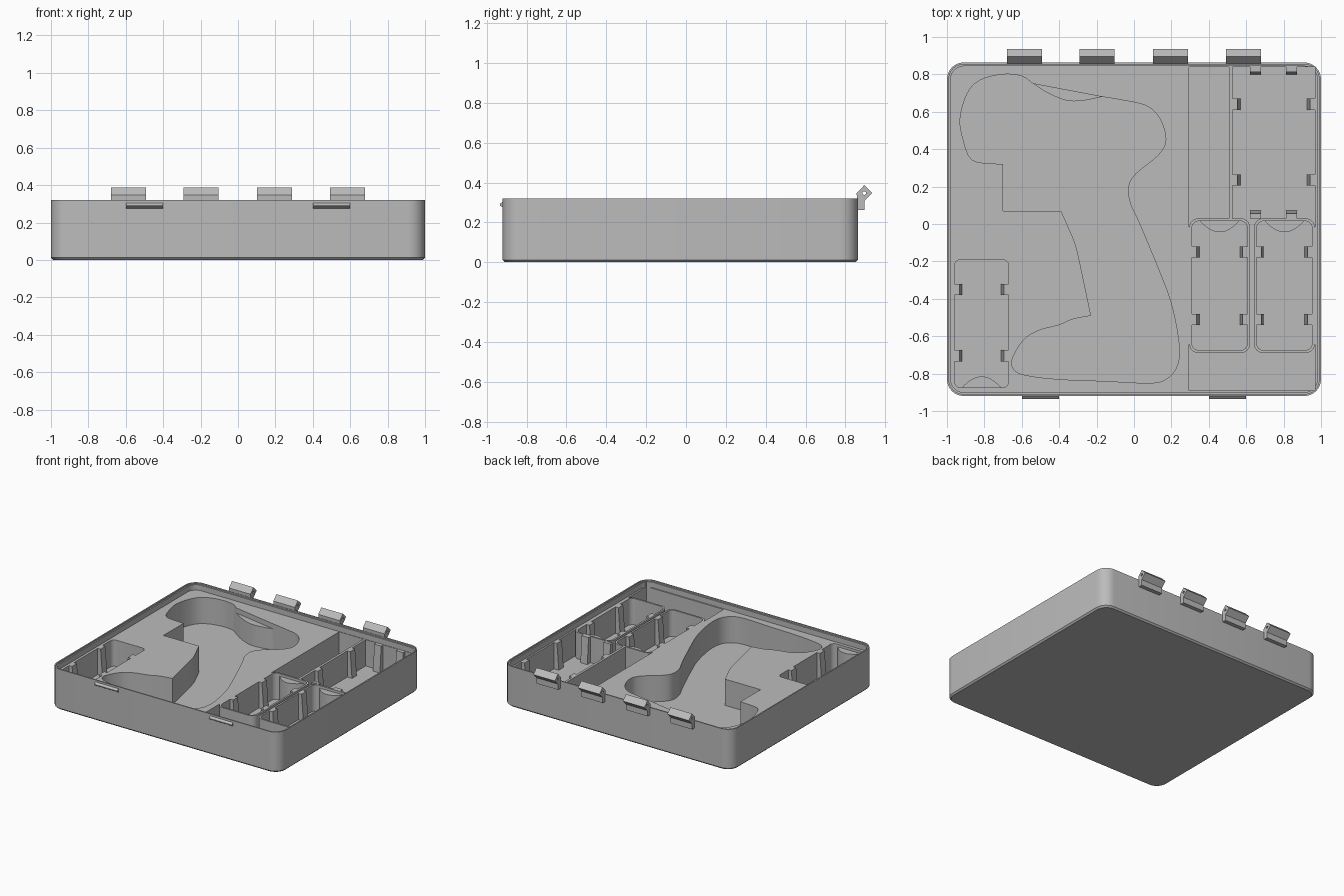
import bpy, bmesh, math
from mathutils import Vector

old = bpy.data.objects.get("Cube")
if old:
    bpy.data.objects.remove(old, do_unlink=True)

GREY = (0.5, 0.5, 0.5, 1)
plastic = bpy.data.materials.new("grey plastic")
plastic.use_nodes = True
plastic.diffuse_color = GREY
plastic.node_tree.nodes["Principled BSDF"].inputs["Base Color"].default_value = GREY

TOP, DECK, FLOOR = 0.32, 0.267, 0.06
BACK, FRONT = 0.864, -0.92


def finish(bm, name):
    bmesh.ops.recalc_face_normals(bm, faces=bm.faces)
    mesh = bpy.data.meshes.new(name)
    bm.to_mesh(mesh)
    bm.free()
    ob = bpy.data.objects.new(name, mesh)
    ob.data.materials.append(plastic)
    bpy.context.collection.objects.link(ob)
    return ob


def loft(name, rings):
    """Closed solid through rings of 3D points."""
    bm = bmesh.new()
    loops = [[bm.verts.new(p) for p in ring] for ring in rings]
    count = len(loops[0])
    for a, b in zip(loops, loops[1:]):
        for i in range(count):
            j = (i + 1) % count
            bm.faces.new((a[i], a[j], b[j], b[i]))
    bm.faces.new(loops[0])
    bm.faces.new(loops[-1])
    return finish(bm, name)


def at(points, z):
    return [(x, y, z) for x, y in points]


def prism(name, points, low, high):
    return loft(name, [at(points, low), at(points, high)])


def extrude_x(name, profile, x0, x1):
    return loft(name, [[(x, y, z) for y, z in profile] for x in (x0, x1)])


def rounded(x0, x1, y0, y1, r, steps=6):
    corners = [(x1 - r, y1 - r), (x0 + r, y1 - r), (x0 + r, y0 + r), (x1 - r, y0 + r)]
    pts = []
    for k, (cx, cy) in enumerate(corners):
        for s in range(steps + 1):
            a = math.pi / 2 * (k + s / steps)
            pts.append((cx + r * math.cos(a), cy + r * math.sin(a)))
    return pts


def rect(x0, x1, y0, y1):
    return [(x0, y0), (x1, y0), (x1, y1), (x0, y1)]


def smooth_path(points, steps=5):
    """Smooth open curve through the points, without its last point."""
    p = [Vector(q) for q in points]
    p = [2 * p[0] - p[1]] + p + [2 * p[-1] - p[-2]]
    out = []
    for a, b, c, d in zip(p, p[1:], p[2:], p[3:]):
        for s in range(steps):
            t = s / steps
            v = b + (c - a) * t / 2 + (2 * a - 5 * b + 4 * c - d) * t * t / 2 \
                + (3 * b - a - 3 * c + d) * t ** 3 / 2
            out.append(tuple(v))
    return out


def cut(target, cutter):
    mod = target.modifiers.new("cut", 'BOOLEAN')
    mod.operation = 'DIFFERENCE'
    mod.solver = 'EXACT'
    mod.object = cutter
    bpy.context.view_layer.objects.active = target
    bpy.ops.object.modifier_apply(modifier=mod.name)
    bpy.data.objects.remove(cutter, do_unlink=True)


def rib(x, y, dx, dy):
    """Tapered rib on a wall at (x, y), pointing inward along (dx, dy)."""
    def ring(depth, z):
        n, s = Vector((dx, dy)), Vector((-dy, dx)) * 0.03
        o = Vector((x, y))
        return at([tuple(q) for q in (o - s, o + s, o + s + n * depth, o - s + n * depth)], z)
    loft("locating_rib", [ring(0.042, FLOOR - 0.01), ring(0.026, DECK)])


def finger_bulge(x, y, direction):
    """Curved bulge on an end wall."""
    arc = [(x + 0.105 * t / 6, y + direction * 0.06 * (1 - (t / 6) ** 2)) for t in range(-6, 7)]
    prism("finger_bulge", arc, FLOOR - 0.01, DECK - 0.02)


# Case shell with a small bottom chamfer
def shell(inset, r):
    return rounded(-1 + inset, 1 - inset, FRONT + inset, BACK - inset, r)


case = loft("case_body", [at(shell(0.012, 0.08), 0), at(shell(0, 0.09), 0.012),
                          at(shell(0, 0.09), TOP)])
cut(case, prism("rim_cutter", shell(0.02, 0.07), DECK, 1))
cut(case, prism("lip_cutter", shell(0.01, 0.08), TOP - 0.01, 1))

# Large shaped recess
recess = [(-0.70, 0.07)]
recess += smooth_path([(-0.39, 0.07), (-0.35, -0.02), (-0.31, -0.12), (-0.27, -0.3), (-0.23, -0.49)])
recess += smooth_path([
    (-0.23, -0.49), (-0.33, -0.51), (-0.4, -0.54), (-0.51, -0.57), (-0.59, -0.62),
    (-0.65, -0.72), (-0.64, -0.78), (-0.57, -0.81), (-0.4, -0.83), (-0.15, -0.84),
    (0.08, -0.85), (0.17, -0.83), (0.23, -0.76), (0.24, -0.64), (0.2, -0.43),
    (0.13, -0.24), (0.03, 0), (-0.02, 0.11), (-0.03, 0.2), (0.01, 0.27),
    (0.13, 0.37), (0.17, 0.45), (0.14, 0.56), (0.07, 0.63), (-0.05, 0.66), (-0.17, 0.68)])
recess += smooth_path([(-0.17, 0.68), (-0.27, 0.66), (-0.36, 0.66), (-0.46, 0.7), (-0.54, 0.75)])
recess += smooth_path([
    (-0.54, 0.75), (-0.6, 0.79), (-0.7, 0.8), (-0.82, 0.77), (-0.89, 0.7),
    (-0.93, 0.56), (-0.91, 0.44), (-0.88, 0.36), (-0.83, 0.33), (-0.70, 0.32)])
recess.append((-0.70, 0.32))
cut(case, prism("recess_cutter", recess, FLOOR, 0.5))
scoop = [(-0.54, 0.75), (-0.17, 0.68), (-0.27, 0.63), (-0.38, 0.63), (-0.47, 0.67)]
cut(case, prism("scoop_cutter", scoop, DECK - 0.04, 0.5))

# Small left pocket and the long compartment on the other side
cut(case, prism("pocket_cutter", rounded(-0.96, -0.67, -0.875, -0.19, 0.035), FLOOR, 0.5))
cut(case, prism("compartment_cutter", rect(0.295, 0.967, -0.89, 0.84), FLOOR, 0.5))
for y in (-0.35, -0.705):
    rib(-0.96, y, 1, 0)
    rib(-0.67, y, -1, 0)
finger_bulge(-0.815, -0.875, 1)

# Two upright cups with thin walls
for x0 in (0.295, 0.641):
    x1 = x0 + 0.326
    cup = prism("cup_wall", rounded(x0, x1, -0.69, 0.03, 0.05), FLOOR - 0.01, DECK)
    x0, x1 = x0 + 0.014, x1 - 0.014
    cut(cup, prism("cup_cutter", rounded(x0, x1, -0.676, 0.016, 0.04), 0, 0.5))
    for y in (-0.15, -0.51):
        rib(x0, y, 1, 0)
        rib(x1, y, -1, 0)
    finger_bulge((x0 + x1) / 2, 0.016, -1)

# Divider and ribs of the rear compartment
prism("divider", rect(0.508, 0.527, 0.03, 0.84), FLOOR - 0.01, DECK)
for y in (0.64, 0.235):
    rib(0.527, y, 1, 0)
    rib(0.967, y, -1, 0)
for x in (0.65, 0.842):
    rib(x, 0.84, 0, -1)
    rib(x, 0.03, 0, 1)

# Hinge knuckles with pin holes
knuckle = [(BACK - 0.005, 0.262), (0.895, 0.262), (0.895, 0.307), (0.935, 0.347),
           (0.895, 0.387), (BACK - 0.007, 0.347)]
pin = [(0.895 + 0.009 * math.cos(a * math.pi / 6), 0.347 + 0.009 * math.sin(a * math.pi / 6))
       for a in range(12)]
for x in (-0.585, -0.197, 0.195, 0.585):
    hinge = extrude_x("hinge_knuckle", knuckle, x - 0.094, x + 0.094)
    cut(hinge, extrude_x("pin_cutter", pin, x - 0.2, x + 0.2))

# Latch ridges
ridge = [(FRONT, 0.276), (-0.935, 0.285), (-0.935, 0.292), (FRONT, 0.305)]
for x in (-0.5, 0.5):
    extrude_x("latch_ridge", ridge, x - 0.1, x + 0.1)

# Smooth curved walls, keep edges sharp
bpy.ops.object.select_all(action='DESELECT')
for ob in bpy.context.collection.objects:
    if ob.type == 'MESH' and plastic.name in ob.data.materials:
        ob.select_set(True)
        bpy.context.view_layer.objects.active = ob
bpy.ops.object.shade_smooth_by_angle(angle=math.radians(30))
